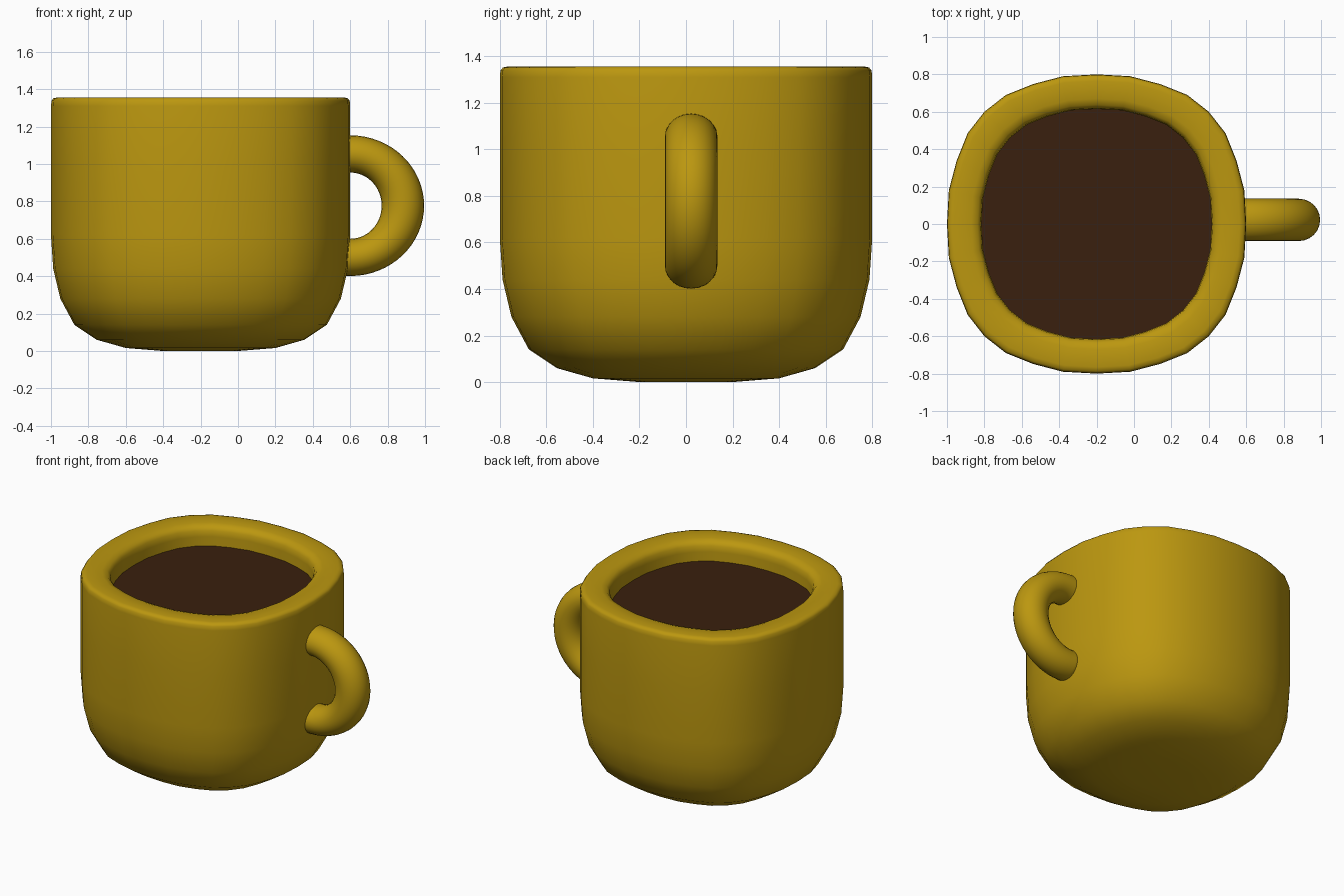
import bpy, bmesh, math
from mathutils import Vector

if "Cube" in bpy.data.objects:
    bpy.data.objects.remove(bpy.data.objects["Cube"])

CX = -0.2  # centre of the cup in x


def material(name, color):
    m = bpy.data.materials.new(name)
    m.diffuse_color = color
    m.use_nodes = True
    m.node_tree.nodes["Principled BSDF"].inputs["Base Color"].default_value = m.diffuse_color
    return m


def loft(name, rings, mat):
    """Skin closed rings of points, cap both ends, shade smooth."""
    bm = bmesh.new()
    loops = [[bm.verts.new(p) for p in ring] for ring in rings]
    for a, b in zip(loops, loops[1:]):
        n = len(a)
        for i in range(n):
            j = (i + 1) % n
            bm.faces.new((a[i], a[j], b[j], b[i]))
    bm.faces.new(loops[0])
    if len(loops) > 1:
        bm.faces.new(loops[-1])
        bmesh.ops.recalc_face_normals(bm, faces=bm.faces)
    for f in bm.faces:
        f.smooth = True
    me = bpy.data.meshes.new(name)
    bm.to_mesh(me)
    bm.free()
    me.materials.append(mat)
    ob = bpy.data.objects.new(name, me)
    bpy.context.collection.objects.link(ob)
    return ob


# Rounded-square section with 32 sides, half-width 0.8
octant = [(0.8, 0), (0.79, 0.18), (0.748, 0.34), (0.69, 0.485), (0.6, 0.6)]
quarter = octant + [(y, x) for x, y in octant[3:0:-1]]
section = []
for k in range(4):
    section += quarter
    quarter = [(-y, x) for x, y in quarter]


def ring(w, z):
    s = w / 0.8
    return [(CX + x * s, y * s, z) for x, y in section]


mustard = material("mustard_glaze", (0.5, 0.31, 0.005, 1))
brown = material("coffee_brown", (0.042, 0.0144, 0.0044, 1))

# Cup: outer wall from the base up, over the rim, down the inside
profile = [(0.2, 0.0), (0.4, 0.016), (0.555, 0.06), (0.675, 0.14),
           (0.75, 0.28), (0.788, 0.44), (0.8, 0.62), (0.8, 0.98),
           (0.8, 1.31), (0.797, 1.338), (0.787, 1.351), (0.765, 1.356),
           (0.72, 1.356), (0.67, 1.354), (0.637, 1.343), (0.62, 1.32),
           (0.615, 1.28), (0.615, 0.62), (0.58, 0.38), (0.5, 0.26), (0.2, 0.2)]
loft("cup", [ring(w, z) for w, z in profile], mustard)

# Coffee surface
loft("coffee", [ring(0.617, 1.215)], brown)

# Handle: tube between an outer and an inner arc, ends sunk into the wall
HX, HY, HZ = 0.6, 0.022, 0.777
arc = [(-0.09, -math.pi / 2)]
arc += [(0, -math.pi / 2 + math.pi * i / 32) for i in range(33)]
arc += [(-0.09, math.pi / 2)]
rings = []
for dx, t in arc:
    c, s = math.cos(t), math.sin(t)
    outer = Vector((HX + dx + 0.395 * c, HY, HZ + 0.376 * s))
    inner = Vector((HX + dx + 0.168 * c, HY, HZ + 0.177 * s))
    mid, half = (outer + inner) / 2, (outer - inner) / 2
    rings.append([mid + half * math.cos(p) + Vector((0, 0.113 * math.sin(p), 0))
                  for p in (2 * math.pi * i / 24 for i in range(24))])
loft("handle", rings, mustard)
